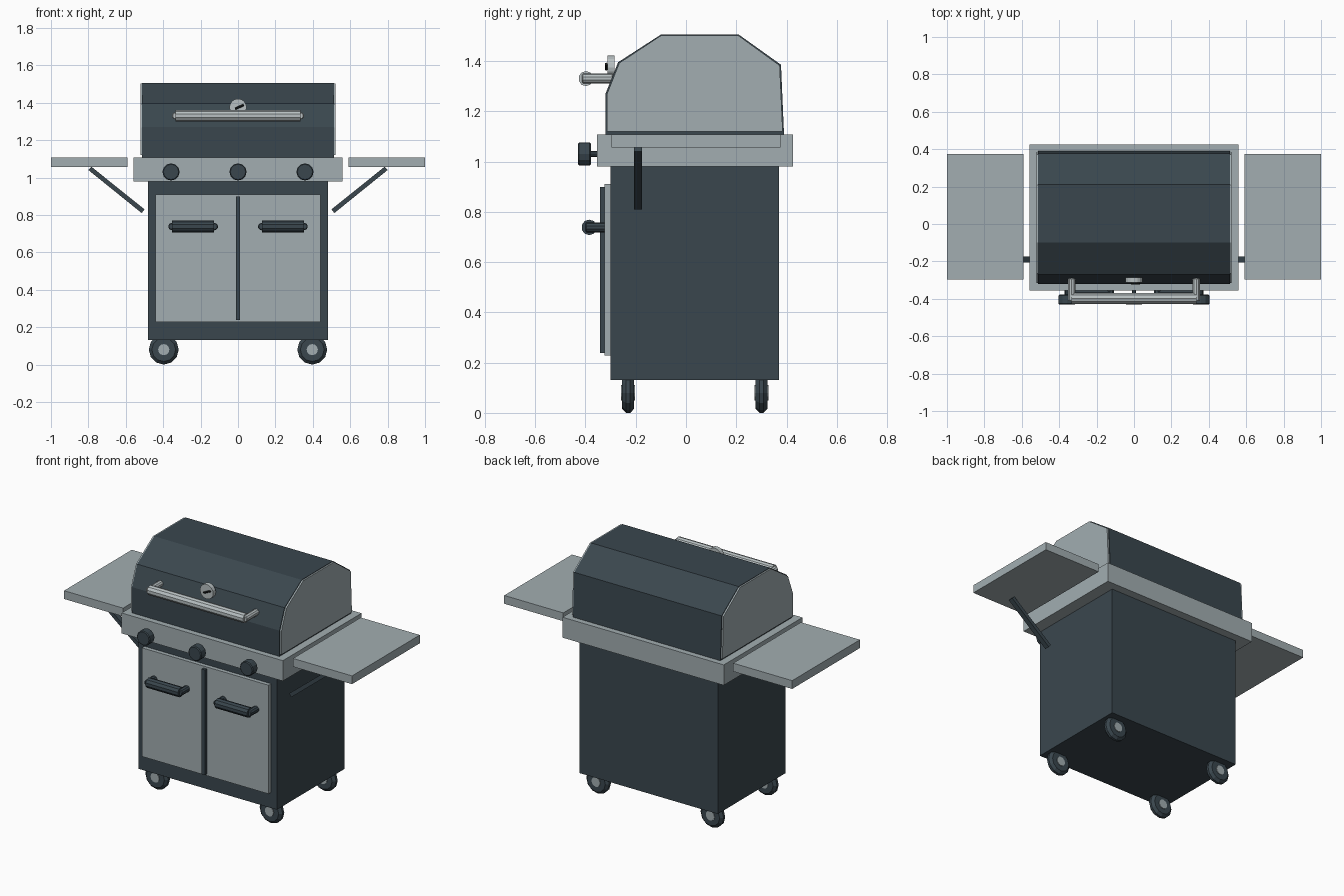
import bpy, bmesh, math
from mathutils import Vector

cube = bpy.data.objects.get("Cube")
if cube:
    bpy.data.objects.remove(cube, do_unlink=True)


def material(name, rgb):
    m = bpy.data.materials.new(name)
    m.use_nodes = True
    m.diffuse_color = (*rgb, 1)
    bsdf = next(n for n in m.node_tree.nodes if n.type == 'BSDF_PRINCIPLED')
    bsdf.inputs["Base Color"].default_value = (*rgb, 1)
    return m


steel = material("brushed steel", (0.36, 0.42, 0.44))
charcoal = material("charcoal paint", (0.042, 0.062, 0.076))
chrome = material("bright chrome", (0.48, 0.53, 0.54))
black = material("black", (0.01, 0.012, 0.013))


def finish(name, bm, mat, bevel=0):
    bmesh.ops.recalc_face_normals(bm, faces=bm.faces)
    me = bpy.data.meshes.new(name)
    bm.to_mesh(me)
    bm.free()
    me.materials.append(mat)
    ob = bpy.data.objects.new(name, me)
    bpy.context.collection.objects.link(ob)
    if bevel:
        mod = ob.modifiers.new("bevel", 'BEVEL')
        mod.width = bevel
        mod.segments = 1
    return ob


def box(name, x, y, z, mat, bevel=0):
    """Box from (min, max) pairs."""
    bm = bmesh.new()
    bmesh.ops.create_cube(bm, size=1)
    for v in bm.verts:
        v.co = [r[0] if c < 0 else r[1] for c, r in zip(v.co, (x, y, z))]
    return finish(name, bm, mat, bevel)


def rod(name, a, b, r, mat, sides=12, bevel=0):
    """Cylinder between two points."""
    a, b = Vector(a), Vector(b)
    bm = bmesh.new()
    bmesh.ops.create_cone(bm, cap_ends=True, segments=sides, radius1=r,
                          radius2=r, depth=(b - a).length)
    ob = finish(name, bm, mat, bevel)
    ob.location = (a + b) / 2
    ob.rotation_euler = (b - a).to_track_quat('Z', 'Y').to_euler()
    if bevel:
        ob.modifiers["bevel"].angle_limit = math.radians(50)
    return ob


def prism(name, profile, axis, lo, hi, mat):
    """Extrude a 2D outline along x (outline in y, z) or y (outline in x, z)."""
    bm = bmesh.new()
    place = (lambda t, p: (t, *p)) if axis == 'x' else (lambda t, p: (p[0], t, p[1]))
    ends = [[bm.verts.new(place(t, p)) for p in profile] for t in (lo, hi)]
    for e in ends:
        bm.faces.new(e)
    n = len(profile)
    for i in range(n):
        j = (i + 1) % n
        bm.faces.new((ends[0][i], ends[0][j], ends[1][j], ends[1][i]))
    return finish(name, bm, mat)


# Cabinet and burner frame
box("cabinet", (-0.48, 0.48), (-0.30, 0.37), (0.13, 0.98), charcoal)
box("burner_frame", (-0.56, 0.56), (-0.355, 0.425), (0.98, 1.108), steel)

# Hood with steel end plates
hood = [(-0.32, 1.108), (-0.32, 1.27), (-0.27, 1.395), (-0.10, 1.505),
        (0.21, 1.505), (0.378, 1.385), (0.39, 1.108)]
prism("hood", hood, 'x', -0.512, 0.512, charcoal)
plate = [(0.03 + (y - 0.03) * 0.985, 1.12 if z < 1.2 else z - 0.003) for y, z in hood]
for side, s in (("left", 1), ("right", -1)):
    prism(f"hood_end_{side}", plate, 'x', s * 0.50, s * 0.522, steel)

# Doors
for side, s in (("left", 1), ("right", -1)):
    box(f"door_{side}", sorted((0, s * 0.44)), (-0.325, -0.295), (0.228, 0.91), steel)
box("door_divider", (-0.012, 0.012), (-0.343, -0.32), (0.238, 0.898), charcoal)


def handle(name, x, half, y, z, back, r, mat):
    rod(name + "_grip", (x - half, y, z), (x + half, y, z), r, mat, 10)
    for side, s in (("left", 1), ("right", -1)):
        px = x + s * half
        rod(f"{name}_post_{side}", (px, y - 0.015, z), (px, back, z), 0.02, mat, 10, 0.004)


# Handles on the doors and hood
for side, s in (("left", 1), ("right", -1)):
    handle(f"door_handle_{side}", s * 0.24, 0.113, -0.385, 0.738, -0.32, 0.031, charcoal)
handle("hood_handle", 0, 0.333, -0.398, 1.33, -0.29, 0.03, chrome)

# Thermometer
rod("gauge", (0, -0.312, 1.375), (0, -0.285, 1.375), 0.046, chrome, 16)
needle = rod("gauge_needle", (-0.015, -0.318, 1.367), (0.03, -0.318, 1.388), 0.006, black, 6)

# Control knobs
for name, x in (("left", 0.358), ("centre", 0), ("right", -0.358)):
    rod(f"knob_{name}", (x, -0.43, 1.03), (x, -0.378, 1.03), 0.046, charcoal, 12, 0.005)
    rod(f"knob_stem_{name}", (x, -0.38, 1.03), (x, -0.35, 1.03), 0.012, charcoal, 8)

# Side shelves and diagonal braces
brace = [(0.783, 1.057), (0.80, 1.04), (0.515, 0.81), (0.50, 0.83)]
for side, s in (("left", 1), ("right", -1)):
    box(f"shelf_{side}", sorted((s * 0.59, s)), (-0.297, 0.375), (1.056, 1.108), steel)
    prism(f"brace_{side}", [(s * x, z) for x, z in brace], 'y', -0.207, -0.175, charcoal)

# Castor wheels with steel hubs
for end, y in (("front", -0.23), ("back", 0.30)):
    for side, x in (("left", 0.397), ("right", -0.397)):
        rod(f"wheel_{end}_{side}", (x, y - 0.024, 0.08), (x, y + 0.024, 0.08),
            0.08, charcoal, 12, 0.016)
        rod(f"hub_{end}_{side}", (x, y - 0.028, 0.08), (x, y + 0.028, 0.08),
            0.03, steel, 12)
